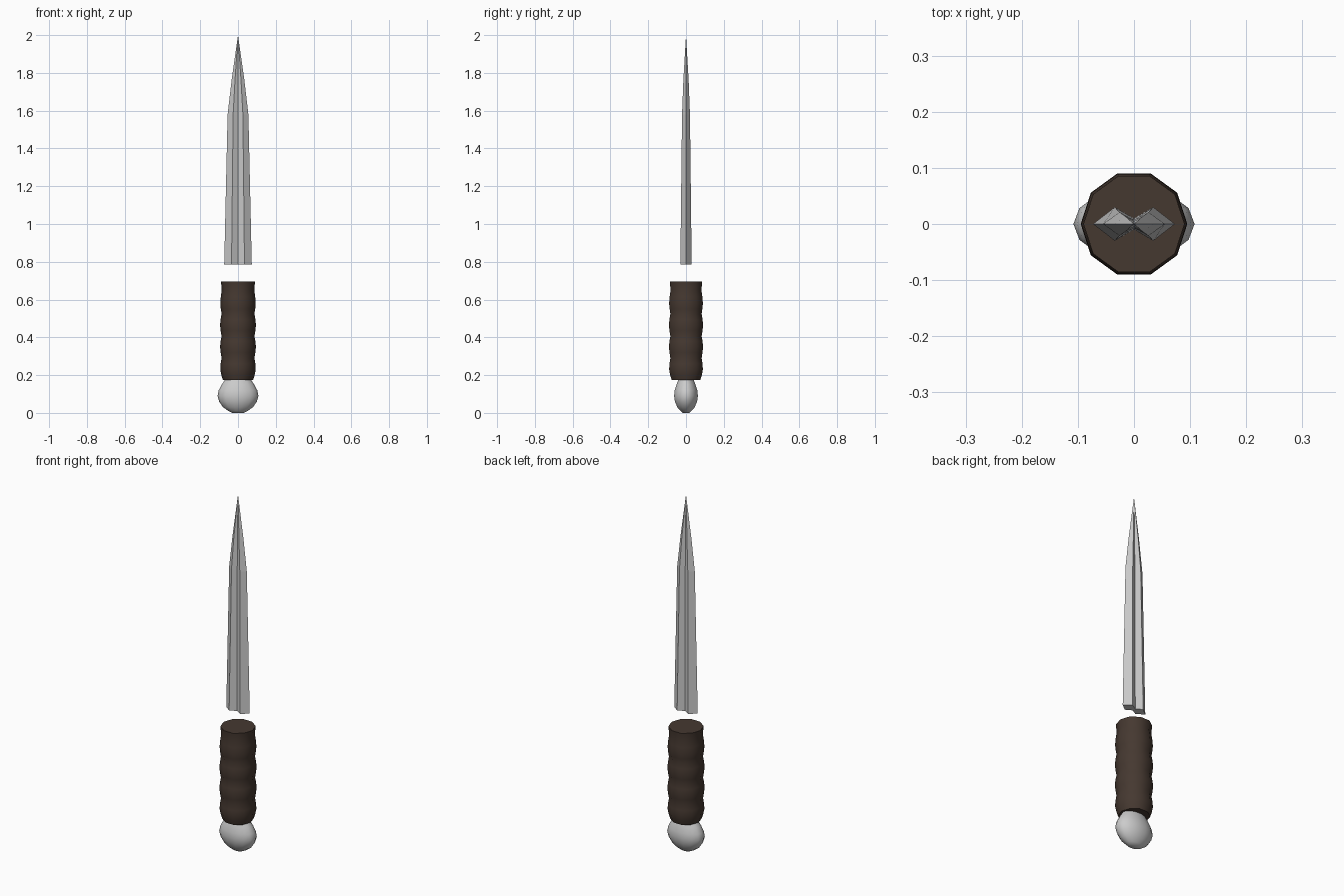
import bpy, bmesh, math

if "Cube" in bpy.data.objects:
    bpy.data.objects.remove(bpy.data.objects["Cube"])


def loft(name, rings, tip=None, color=None, angle=None):
    """Skin closed rings of equal count, capping the bottom and the top (or a point)."""
    bm = bmesh.new()
    loops = [[bm.verts.new(p) for p in ring] for ring in rings]
    n = len(loops[0])
    for a, b in zip(loops, loops[1:]):
        for i in range(n):
            j = (i + 1) % n
            bm.faces.new((a[i], a[j], b[j], b[i]))
    bm.faces.new(loops[0][::-1])
    if tip:
        t = bm.verts.new(tip)
        for i in range(n):
            bm.faces.new((loops[-1][i], loops[-1][(i + 1) % n], t))
    else:
        bm.faces.new(loops[-1])
    bmesh.ops.recalc_face_normals(bm, faces=bm.faces)
    me = bpy.data.meshes.new(name)
    bm.to_mesh(me)
    bm.free()
    ob = bpy.data.objects.new(name, me)
    bpy.context.collection.objects.link(ob)
    if color:
        mat = bpy.data.materials.new(name)
        mat.diffuse_color = color
        mat.use_nodes = True
        mat.node_tree.nodes["Principled BSDF"].inputs["Base Color"].default_value = mat.diffuse_color
        me.materials.append(mat)
    if angle:
        bpy.ops.object.select_all(action='DESELECT')
        bpy.context.view_layer.objects.active = ob
        ob.select_set(True)
        bpy.ops.object.shade_smooth_by_angle(angle=math.radians(angle))
    return ob


def circle(r, z, n, sy=1.0):
    return [(r * math.cos(2 * math.pi * i / n), sy * r * math.sin(2 * math.pi * i / n), z)
            for i in range(n)]


# Blade: double-ridged section with a central V groove on both faces
def blade_section(w, t, z):
    half = [(1, 0), (0.47, 1), (0, 0.33), (-0.47, 1)]
    pts = half + [(-x, -y) for x, y in half]
    return [(x * w, y * t, z) for x, y in pts]


loft("blade", [blade_section(0.073, 0.03, 0.785),
               blade_section(0.055, 0.021, 1.58),
               blade_section(0.034, 0.014, 1.76)], tip=(0, 0, 2.0))

# Grip: ten-sided, with swells for the fingers
grip = [(0.175, 0.080), (0.20, 0.088), (0.23, 0.094), (0.26, 0.092), (0.29, 0.087),
        (0.32, 0.092), (0.35, 0.095), (0.38, 0.092), (0.405, 0.087), (0.435, 0.092),
        (0.465, 0.095), (0.495, 0.092), (0.525, 0.087), (0.55, 0.091), (0.58, 0.094),
        (0.615, 0.091), (0.65, 0.086), (0.695, 0.090)]
loft("grip", [circle(r, z, 10) for z, r in grip], color=(0.06, 0.04, 0.03, 1), angle=40)

# Pommel: flattened knob tucked under the grip
knob = [(0.0, 0.03), (0.01, 0.05), (0.03, 0.079), (0.06, 0.100), (0.09, 0.108),
        (0.12, 0.102), (0.15, 0.086), (0.18, 0.066)]
loft("pommel", [circle(r, z, 14, 0.6) for z, r in knob], angle=50)
